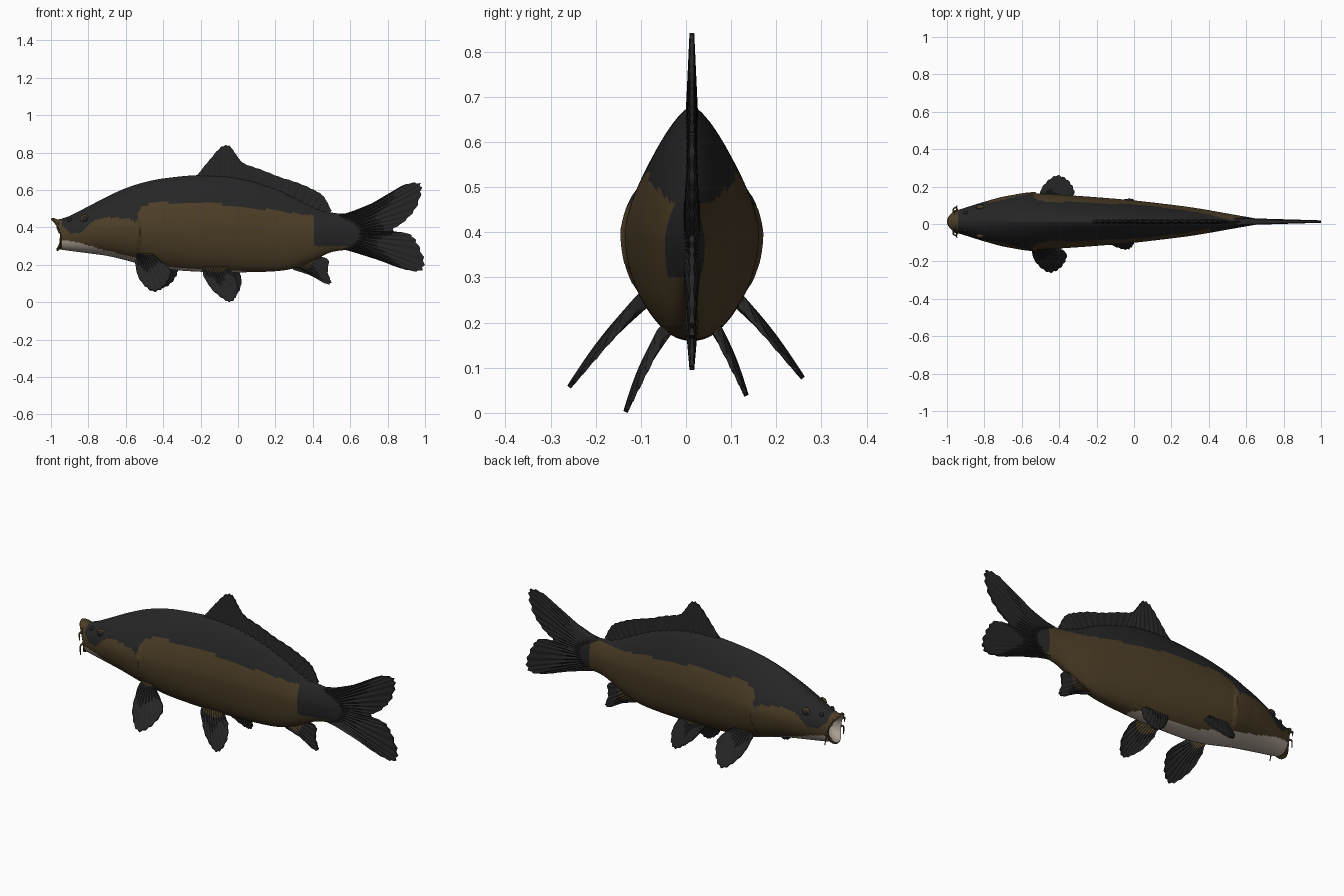
import bpy, bmesh, math
from mathutils import Vector
from mathutils.geometry import normal

if "Cube" in bpy.data.objects:
    bpy.data.objects.remove(bpy.data.objects["Cube"])

CY = 0.013  # body centre line in y


def material(name, rgb):
    m = bpy.data.materials.new(name)
    m.diffuse_color = (*rgb, 1)
    m.use_nodes = True
    m.node_tree.nodes["Principled BSDF"].inputs["Base Color"].default_value = m.diffuse_color
    return m


BLACK = material("back_black", (0.019, 0.019, 0.019))
BROWN = material("flank_brown", (0.072, 0.048, 0.020))
PALE = material("belly_pale", (0.46, 0.39, 0.33))
MATS = [BLACK, BROWN, PALE]


def add_object(name, bm, mats=MATS, angle=45):
    bmesh.ops.recalc_face_normals(bm, faces=bm.faces)
    me = bpy.data.meshes.new(name)
    bm.to_mesh(me)
    bm.free()
    for m in mats:
        me.materials.append(m)
    ob = bpy.data.objects.new(name, me)
    bpy.context.collection.objects.link(ob)
    bpy.ops.object.select_all(action='DESELECT')
    ob.select_set(True)
    bpy.context.view_layer.objects.active = ob
    bpy.ops.object.shade_smooth_by_angle(angle=math.radians(angle))
    return ob


def linear(table, x):
    if x <= table[0][0]:
        return table[0][1]
    for (x0, a), (x1, b) in zip(table, table[1:]):
        if x <= x1:
            return a + (b - a) * (x - x0) / (x1 - x0)
    return table[-1][1]


def spline(pts, u):
    """Point on a smooth curve through pts, u in 0..1."""
    pts = [Vector(p) for p in pts]
    n = len(pts) - 1
    k = min(int(u * n), n - 1)
    t = u * n - k
    p1, p2 = pts[k], pts[k + 1]
    p0 = pts[k - 1] if k > 0 else p1 * 2 - p2
    p3 = pts[k + 2] if k + 2 <= n else p2 * 2 - p1
    return 0.5 * (2 * p1 + (p2 - p0) * t + (2 * p0 - 5 * p1 + 4 * p2 - p3) * t * t
                  + (3 * p1 - p0 - 3 * p2 + p3) * t ** 3)


# Body stations: x, bottom z, widest z, top z, half width
STATIONS = [(-.955, .283, .365, .443, .058), (-.90, .275, .37, .462, .075),
            (-.80, .262, .385, .513, .106), (-.70, .248, .395, .565, .133),
            (-.60, .225, .40, .610, .148), (-.50, .197, .40, .642, .149),
            (-.40, .178, .40, .662, .144), (-.20, .163, .40, .680, .130),
            (0, .160, .40, .668, .113), (.20, .166, .39, .610, .090),
            (.30, .182, .385, .565, .077), (.40, .222, .38, .515, .061),
            (.50, .268, .38, .480, .043), (.62, .285, .375, .470, .022),
            (.72, .31, .375, .450, .004)]
# Lower edge of the black back, and upper edge of the pale belly
BACK = [(-.95, .42), (-.90, .37), (-.84, .37), (-.78, .43), (-.72, .455), (-.58, .445),
        (-.545, .425), (-.53, .50), (-.50, .515), (-.42, .545), (-.36, .53), (-.2, .535),
        (0, .515), (.2, .49), (.38, .465)]
BELLY = [(-.95, .335), (-.85, .32), (-.75, .288), (-.6, .252), (-.5, .222), (-.35, .188),
         (0, .170), (.1, .15)]


def station(x):
    for a, b in zip(STATIONS, STATIONS[1:]):
        if x <= b[0]:
            break
    i = STATIONS.index(a)
    t = (x - a[0]) / (b[0] - a[0])
    p = STATIONS[max(i - 1, 0)]
    q = STATIONS[min(i + 2, len(STATIONS) - 1)]
    h, out = b[0] - a[0], []
    for k in range(1, 5):
        m0, m1 = (b[k] - p[k]) / (b[0] - p[0]), (q[k] - a[k]) / (q[0] - a[0])
        out.append((2*t**3 - 3*t*t + 1) * a[k] + (t**3 - 2*t*t + t) * h * m0
                   + (3*t*t - 2*t**3) * b[k] + (t**3 - t*t) * h * m1)
    return out


def section(x, ang):
    """Egg-shaped section with a ridged back; rounder towards the snout."""
    zb, zm, zt, w = station(x)
    s, c = math.sin(ang), math.cos(ang)
    r = min(max((x + .95) / .3, 0), 1)
    if s >= 0:
        z, y = zm + (zt - zm) * s, max(1 - s ** (2 - .5 * r), 0) ** (.5 + .2 * r)
    else:
        z, y = zm + (zm - zb) * s, abs(c) ** .85
    # raised gill cover edge
    edge = -.525 - 1.6 * (z - .37) ** 2
    d = edge - x
    if .22 < z < .52 and 0 < d < .12:
        w += .009 * (1 - d / .12) * min(1, (z - .22) / .05, (.52 - z) / .05)
    return Vector((x, CY + w * y * (1 if c >= 0 else -1), z))


# Body, with lips and mouth cavity as extra rings at the front
SEG, N = 96, 170
angs = [2 * math.pi * (i + .5) / SEG for i in range(SEG)]
rings = []
for x, sc in [(-.905, .35), (-.93, .7), (-.972, .84), (-.986, .98), (-.982, 1.1), (-.972, 1.1), (-.962, 1.0)]:
    c = Vector((0, CY, .365))
    ring = []
    k = min(1, max(0, (-.955 - x) / .02))
    for a in angs:
        p = section(-.955, a)
        p = c + (p - c) * sc
        p.x = x + k * (.034 * math.cos(a) ** 2 - .014 * math.sin(a))
        ring.append(p)
    rings.append(ring)
for i in range(N + 1):
    x = -.95 + 1.67 * i / N
    rings.append([section(x, a) for a in angs])

bm = bmesh.new()
vr = [[bm.verts.new(p) for p in r] for r in rings]
for i in range(len(vr) - 1):
    for j in range(SEG):
        k = (j + 1) % SEG
        f = bm.faces.new((vr[i][j], vr[i][k], vr[i + 1][k], vr[i + 1][j]))
        c = f.calc_center_median()
        end = .41 if c.y < CY else .58
        if i < 3:
            f.material_index = 2
        elif i < 8:
            f.material_index = 1
        elif c.z < linear(BELLY, c.x):
            f.material_index = 2
        elif c.z > linear(BACK, c.x):
            f.material_index = 0
        else:
            f.material_index = 1 if c.x < end or (c.z < .30 and c.x < .62) else 0
bm.faces.new(vr[0]).material_index = 2
bm.faces.new(vr[-1])
add_object("body", bm)


def fin(name, root, rim, rays, t0, t1, brown=0.0, bend=0.0, ragged=.03):
    """Ribbed plate lofted from a root line to a rim line."""
    n, m = rays * 4, 10
    nor = normal([Vector(p) for p in root] + [Vector(p) for p in reversed(rim)])
    bm = bmesh.new()
    loops = []
    for i in range(n + 1):
        a, b = spline(root, i / n), spline(rim, i / n)
        rib = math.cos(2 * math.pi * i / 4)
        b = b + (b - a) * ragged * (rib - 1) * .5
        side = [[], []]
        for j in range(m + 1):
            v = j / m
            p = a.lerp(b, v) + nor * bend * math.sin(math.pi * v)
            h = (t0 + (t1 - t0) * v) * (1 + .3 * rib)
            for s in (0, 1):
                side[s].append(bm.verts.new(p + nor * h * (1 - 2 * s)))
        loops.append(side[0] + side[1][::-1])
    L = len(loops[0])
    for i in range(n):
        for j in range(L):
            k = (j + 1) % L
            f = bm.faces.new((loops[i][j], loops[i][k], loops[i + 1][k], loops[i + 1][j]))
            f.material_index = 1 if (min(j, L - 1 - j) + .5) / m < brown else 0
    bm.faces.new(loops[0])
    bm.faces.new(loops[-1])
    return add_object(name, bm, MATS[:2], 60)


def flat(pts):
    return [(x, CY, z) for x, z in pts]


# Fins on the centre line
fin("dorsal_fin",
    flat([(-.23, .66), (-.12, .65), (0, .645), (.12, .61), (.24, .565), (.36, .51), (.47, .46)]),
    flat([(-.21, .69), (-.15, .765), (-.09, .832), (-.045, .838), (-.01, .79), (.03, .745), (.12, .712),
          (.22, .672), (.32, .64), (.41, .60), (.46, .565), (.50, .49)]), 22, .011, .004)
fin("tail_fin",
    flat([(.54, .465), (.60, .42), (.62, .375), (.60, .33), (.54, .29)]),
    flat([(.62, .488), (.77, .555), (.88, .625), (.965, .641), (.985, .60), (.955, .505), (.89, .43),
          (.83, .385), (.92, .365), (.965, .31), (1.0, .215), (.975, .165), (.88, .178), (.76, .222),
          (.62, .267)]), 26, .014, .005)
fin("anal_fin", flat([(.27, .20), (.34, .22), (.42, .26)]),
    flat([(.30, .172), (.39, .142), (.47, .098), (.50, .105), (.482, .16), (.485, .225), (.44, .245)]),
    10, .012, .004, .45)

# Paired fins, slightly offset between the two sides
for side, s in (("near", -1), ("far", 1)):
    far = s > 0

    def paired(pts, y0, z0, slope, dx, dz):
        return [(x + dx * far, s * (y0 + (z0 - z) * slope), z + dz * far) for x, z in pts]
    pec = (.10, .24, .87, .04, .02)
    fin(side + "_pectoral_fin", paired([(-.535, .255), (-.50, .26), (-.465, .25)], *pec),
        paired([(-.55, .21), (-.535, .14), (-.495, .085), (-.45, .057), (-.405, .075), (-.37, .12),
                (-.36, .17), (-.41, .215)], *pec), 11, .014, .004, .22, .008 * s)
    pel = (.055, .16, .5, .02, .036)
    fin(side + "_pelvic_fin", paired([(-.19, .185), (-.13, .19), (-.06, .185)], *pel),
        paired([(-.185, .14), (-.14, .07), (-.085, .022), (-.045, 0.002), (-.015, .02), (0, .08), (-.02, .145)],
               *pel), 10, .012, .004, .32, .008 * s)

    # Eye with a brown rim, and nostril
    def ball(name, loc, r, mat, squash=1.0):
        bm = bmesh.new()
        bmesh.ops.create_uvsphere(bm, u_segments=20, v_segments=12, radius=r)
        for v in bm.verts:
            v.co.y *= squash
        add_object(name, bm, [mat]).location = loc
    p = section(-.82, .55)
    ey = abs(p.y - CY)
    ball(side + "_eye_rim", (-.82, CY + s * (ey - .004), p.z), .024, BROWN, .5)
    ball(side + "_eye", (-.82, CY + s * (ey + .002), p.z), .016, BLACK, .7)
    q = section(-.90, .85)
    ball(side + "_nostril", (-.90, CY + s * abs(q.y - CY), q.z), .012, BLACK, .8)

    # Barbels at the mouth corner and upper lip
    for name, pts in (("corner", [(-.945, .055, .35), (-.95, .078, .335), (-.945, .085, .29)]),
                      ("lip", [(-.965, .05, .40), (-.965, .068, .395), (-.955, .076, .365)])):
        cu = bpy.data.curves.new(f"{side}_{name}_barbel", 'CURVE')
        cu.dimensions = '3D'
        cu.bevel_depth, cu.bevel_resolution = .006, 2
        cu.use_fill_caps = True
        sp = cu.splines.new('POLY')
        sp.points.add(8)
        for i, pt in enumerate(sp.points):
            c = spline(pts, i / 8)
            pt.co = (c.x, CY + s * c.y, c.z, 1)
            pt.radius = 1 - .08 * i
        cu.materials.append(BROWN)
        bpy.context.collection.objects.link(bpy.data.objects.new(cu.name, cu))
